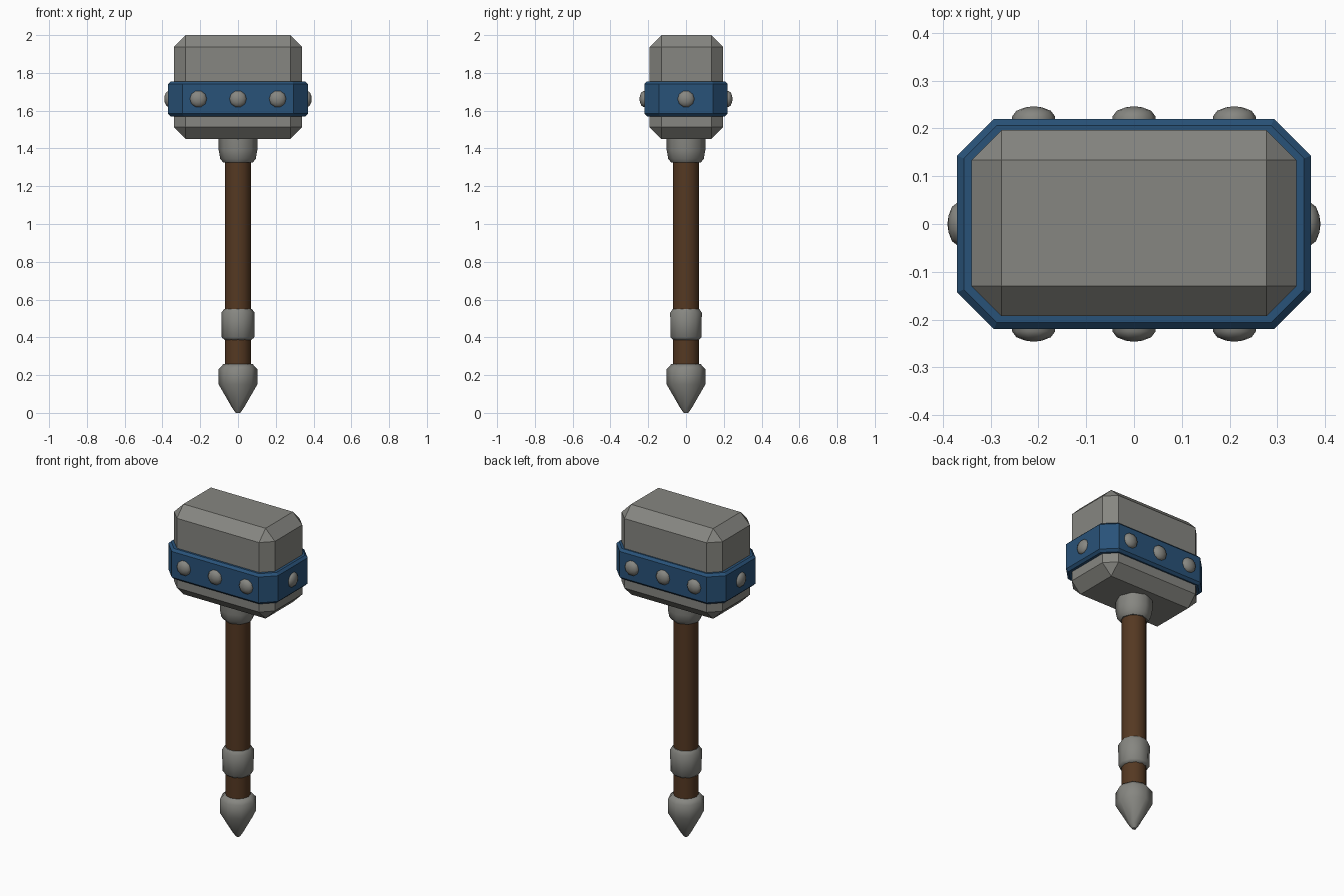
import bpy, bmesh, math
from mathutils import Matrix, Vector

if "Cube" in bpy.data.objects:
    bpy.data.objects.remove(bpy.data.objects["Cube"])


def material(name, rgb):
    m = bpy.data.materials.new(name)
    m.diffuse_color = (*rgb, 1.0)
    m.use_nodes = True
    m.node_tree.nodes["Principled BSDF"].inputs["Base Color"].default_value = m.diffuse_color
    return m


STONE = material("stone grey", (0.24, 0.24, 0.22))
BLUE = material("band blue", (0.022, 0.085, 0.19))
WOOD = material("wood brown", (0.09, 0.04, 0.016))


def finish(bm, name, mat, smooth=None):
    bmesh.ops.recalc_face_normals(bm, faces=bm.faces)
    me = bpy.data.meshes.new(name)
    bm.to_mesh(me)
    bm.free()
    me.materials.append(mat)
    ob = bpy.data.objects.new(name, me)
    bpy.context.collection.objects.link(ob)
    if smooth:
        bpy.ops.object.select_all(action='DESELECT')
        ob.select_set(True)
        bpy.context.view_layer.objects.active = ob
        bpy.ops.object.shade_smooth_by_angle(angle=math.radians(smooth))
    return ob


def lathe(name, profile, sides, mat, matrix=Matrix(), smooth=50):
    """Spin (radius, height) points around z, capping both ends."""
    bm = bmesh.new()
    rings = []
    for r, z in profile:
        rings.append([bm.verts.new(matrix @ Vector((
            r * math.cos(math.tau * i / sides),
            r * math.sin(math.tau * i / sides), z))) for i in range(sides)])
    for a, b in zip(rings, rings[1:]):
        for i in range(sides):
            j = (i + 1) % sides
            bm.faces.new((a[i], a[j], b[j], b[i]))
    bm.faces.new(rings[0])
    bm.faces.new(rings[-1])
    return finish(bm, name, mat, smooth)


def box(size, center):
    bm = bmesh.new()
    bmesh.ops.create_cube(bm, size=1.0, matrix=Matrix.Translation(center)
                          @ Matrix.Diagonal((*size, 1.0)))
    return bm


def bevel(bm, edges, width):
    bmesh.ops.bevel(bm, geom=edges, offset=width, segments=1,
                    affect='EDGES', profile=0.5)


# Hammer head: block with every edge chamfered
bm = box((0.68, 0.39, 0.55), (0, 0.002, 1.725))
bevel(bm, bm.edges[:], 0.063)
finish(bm, "hammer_head", STONE)

# Octagonal band around the head, with softened rims
bm = box((0.74, 0.44, 0.185), (0, 0, 1.6625))
bevel(bm, [e for e in bm.edges
           if abs(e.verts[0].co.z - e.verts[1].co.z) > 0.1], 0.077)
bevel(bm, [e for e in bm.edges
           if abs(e.verts[0].co.z - e.verts[1].co.z) < 0.01], 0.014)
finish(bm, "head_band", BLUE)

# Domed studs: three on front and back, one on each end
dome = [(0.045, -0.01), (0.045, 0.006), (0.036, 0.018), (0.018, 0.025), (0.004, 0.027)]


def stud(name, pos, direction):
    rot = Vector(direction).to_track_quat('Z', 'Y').to_matrix().to_4x4()
    lathe(name, dome, 10, STONE, Matrix.Translation(pos) @ rot, 60)


for label, s in (("front", -1), ("back", 1)):
    for i, x in enumerate((-0.21, 0.0, 0.21)):
        stud(f"{label}_stud_{i + 1}", (x, s * 0.219, 1.662), (0, s, 0))
for label, s in (("left", -1), ("right", 1)):
    stud(f"{label}_stud", (s * 0.363, 0, 1.662), (s, 0, 0))

# Wooden handle
lathe("handle", [(0.07, 0.22), (0.07, 1.40)], 12, WOOD)

# Collar under the head
lathe("collar", [(0.078, 1.325), (0.094, 1.345), (0.102, 1.39), (0.102, 1.47)],
      8, STONE)

# Grip ring
lathe("grip_ring", [(0.07, 0.385), (0.086, 0.40), (0.088, 0.53), (0.074, 0.55)],
      10, STONE)

# Pointed pommel
lathe("pommel", [(0.012, 0.0), (0.03, 0.025), (0.102, 0.15), (0.102, 0.232),
                 (0.078, 0.258)], 8, STONE)
